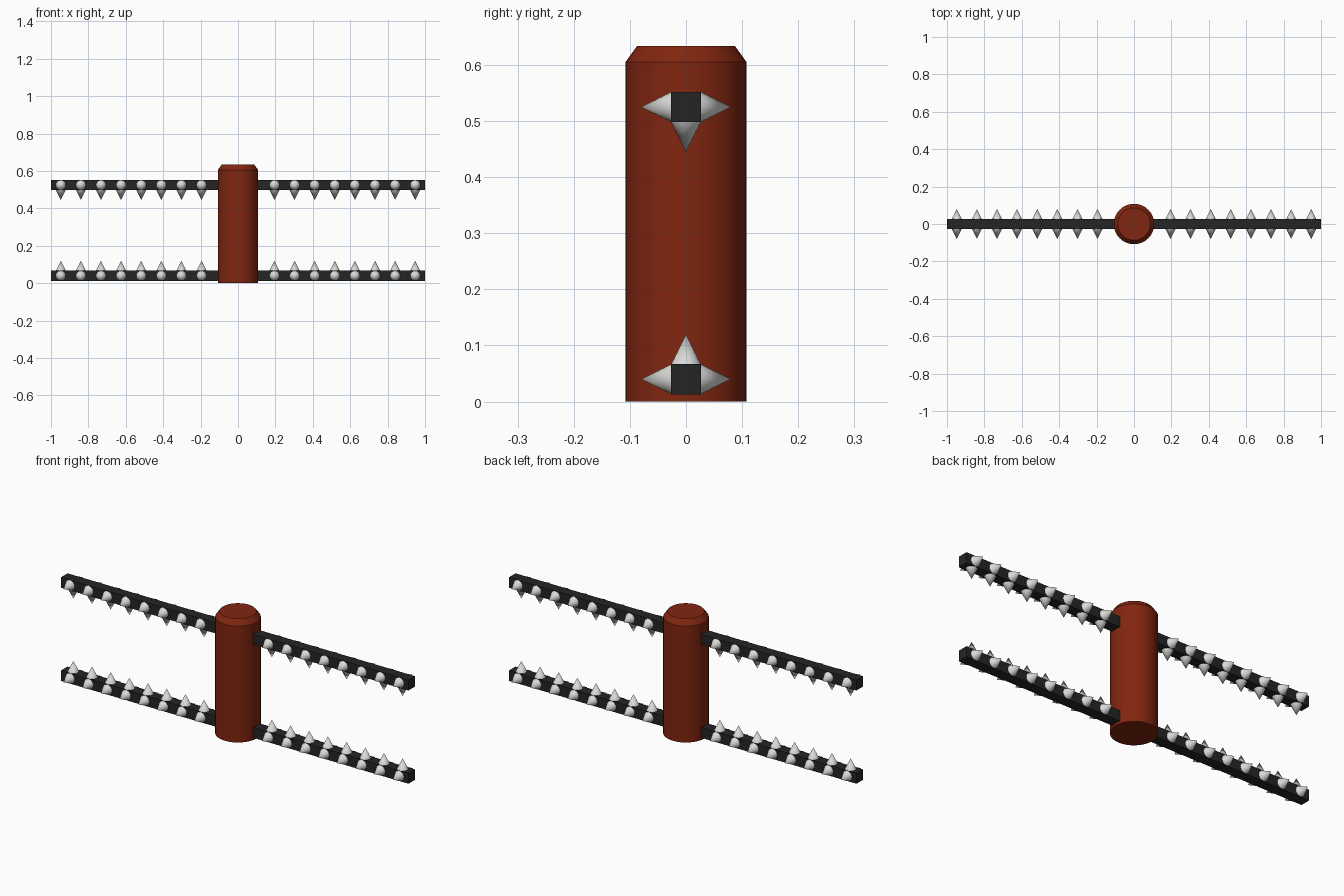
import bpy, bmesh, math
from mathutils import Matrix, Vector

if "Cube" in bpy.data.objects:
    bpy.data.objects.remove(bpy.data.objects["Cube"])


def material(name, rgb):
    m = bpy.data.materials.new(name)
    m.diffuse_color = (*rgb, 1)
    m.use_nodes = True
    m.node_tree.nodes["Principled BSDF"].inputs["Base Color"].default_value = m.diffuse_color
    return m


RUST = material("rust_red", (0.22, 0.019, 0.005))
BLACK = material("black_iron", (0.018, 0.018, 0.018))
STEEL = material("pale_steel", (0.70, 0.70, 0.69))


def add_object(name, bm, mat):
    mesh = bpy.data.meshes.new(name)
    bm.to_mesh(mesh)
    bm.free()
    mesh.materials.append(mat)
    obj = bpy.data.objects.new(name, mesh)
    bpy.context.collection.objects.link(obj)
    return obj


def smooth(obj, angle):
    bpy.ops.object.select_all(action='DESELECT')
    obj.select_set(True)
    bpy.context.view_layer.objects.active = obj
    bpy.ops.object.shade_smooth_by_angle(angle=math.radians(angle))


# Post: round column with a chamfered top
SIDES = 32
bm = bmesh.new()
rings = []
for r, z in ((0.108, 0), (0.108, 0.605), (0.087, 0.634)):
    rings.append([bm.verts.new((r * math.cos(2 * math.pi * i / SIDES),
                                r * math.sin(2 * math.pi * i / SIDES), z))
                  for i in range(SIDES)])
for low, high in zip(rings, rings[1:]):
    for i in range(SIDES):
        j = (i + 1) % SIDES
        bm.faces.new((low[i], low[j], high[j], high[i]))
bm.faces.new(rings[0][::-1])
bm.faces.new(rings[-1])
smooth(add_object("post", bm, RUST), 30)

# Rails with rows of spikes: front, back and facing the gap
HALF = 0.027
SPIKE = 0.053
for label, z, inward in (("lower", 0.040, 1), ("upper", 0.525, -1)):
    bm = bmesh.new()
    bmesh.ops.create_cube(bm, size=1, matrix=Matrix.Translation((0, 0, z))
                          @ Matrix.Diagonal((2, 2 * HALF, 2 * HALF, 1)))
    add_object(label + "_rail", bm, BLACK)

    bm = bmesh.new()
    for side in (-1, 1):
        for i in range(8):
            x = side * (0.195 + 0.1075 * i)
            for d in ((0, -1, 0), (0, 1, 0), (0, 0, inward)):
                d = Vector(d)
                centre = Vector((x, 0, z)) + d * (HALF + SPIKE / 2)
                turn = d.to_track_quat('Z', 'Y').to_matrix().to_4x4()
                bmesh.ops.create_cone(bm, cap_ends=True, segments=16,
                                      radius1=0.0265, radius2=0, depth=SPIKE,
                                      matrix=Matrix.Translation(centre) @ turn)
    smooth(add_object(label + "_spikes", bm, STEEL), 40)
